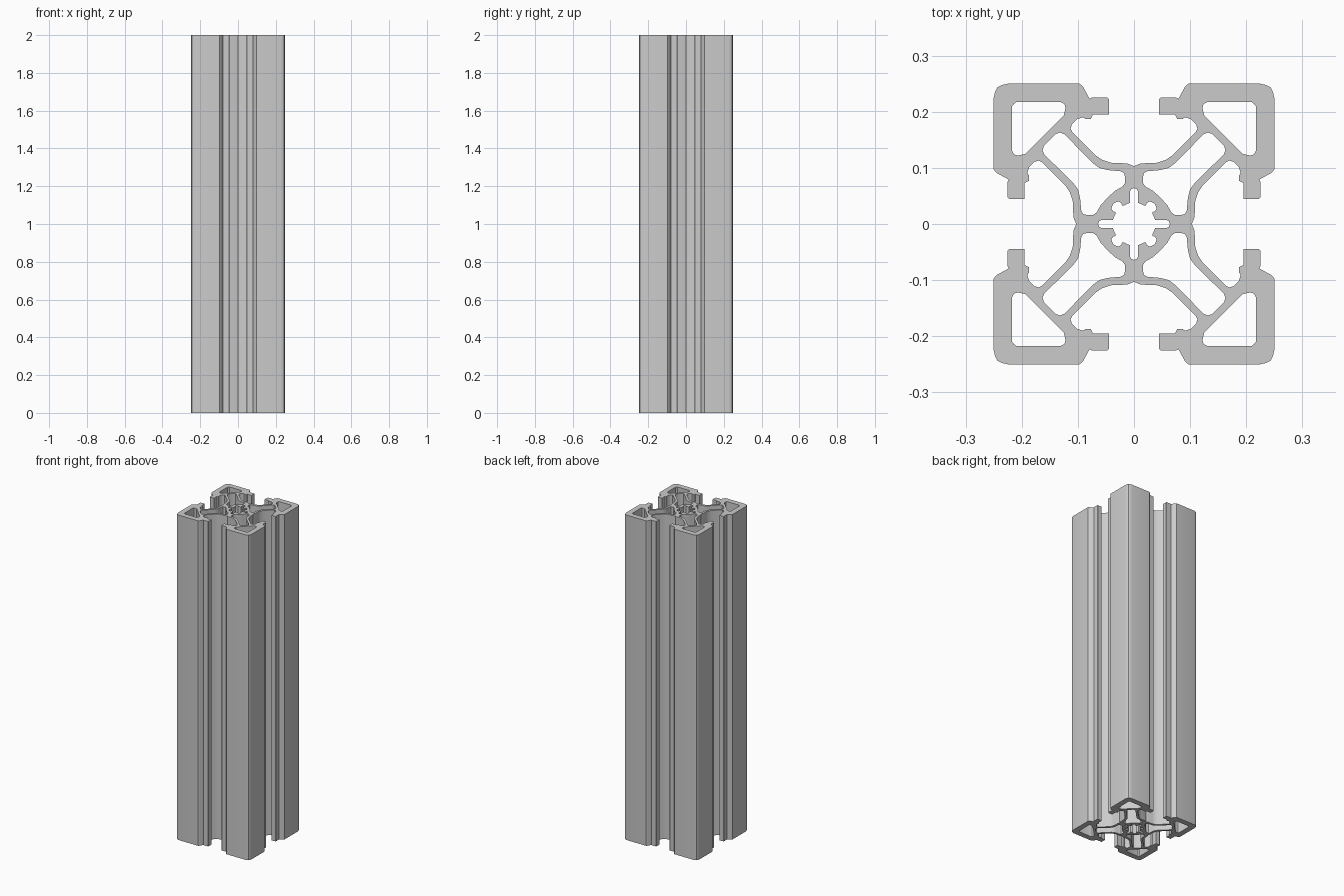
import bpy, bmesh

if "Cube" in bpy.data.objects:
    bpy.data.objects.remove(bpy.data.objects["Cube"])

LENGTH = 2.0


def mirrored(half):
    """Mirror a half outline across the x = y diagonal, skipping shared end points."""
    other = [(y, x) for x, y in reversed(half) if abs(x - y) > 1e-6]
    return half + other


def rotated(pts, turns):
    for _ in range(turns):
        pts = [(y, -x) for x, y in pts]
    return pts


def full_ring(octant):
    """Octant outline (from the y axis to the diagonal) -> closed four-sided loop."""
    quadrant = mirrored(octant)[:-1]
    return [p for t in range(4) for p in rotated(quadrant, t)]


# outer contour: slot floor, web, undercut, lip, rounded corner
outer = [(0, .103), (.012, .108), (.040, .109), (.056, .114), (.068, .122),
         (.110, .164), (.113, .170), (.111, .177), (.101, .187), (.091, .190),
         (.086, .187), (.077, .187), (.073, .195), (.045, .195), (.045, .223),
         (.047, .225), (.076, .225), (.080, .222), (.091, .245), (.097, .250),
         (.225, .250), (.236, .2475), (.2435, .2435)]
outer[17] = (.079, .223)

# screw bore with four slots and diagonal relief lobes
bore = [(0, .064), (.005, .062), (.007, .058), (.007, .038), (.018, .033),
        (.021, .033), (.023, .038), (.028, .040), (.034, .038), (.0365, .0365)]

# hollow in the corner, half outline
corner_hollow = [(.214, .214), (.210, .217), (.130, .217), (.124, .214),
                 (.122, .207), (.125, .194)]

# diagonal hollow between the double webs, half outline
web_hollow = [(.150, .150), (.140, .160), (.132, .163), (.124, .160),
              (.074, .109), (.062, .100), (.046, .096), (.024, .094),
              (.018, .091), (.016, .084), (.016, .073), (.020, .067),
              (.034, .059), (.047, .047)]

loops = [full_ring(outer), full_ring(bore)]
for t in range(4):
    # corner hollow starts on the diagonal but closes across the straight wall
    loops.append(rotated(mirrored(corner_hollow), t))
    # web hollow starts and ends on the diagonal
    loops.append(rotated(mirrored(web_hollow), t))

# filled 2D curve extruded to full length
curve = bpy.data.curves.new("profile", 'CURVE')
curve.dimensions = '2D'
curve.fill_mode = 'BOTH'
curve.extrude = LENGTH / 2
for pts in loops:
    spline = curve.splines.new('POLY')
    spline.points.add(len(pts) - 1)
    for point, (x, y) in zip(spline.points, pts):
        point.co = (x, y, 0, 1)
    spline.use_cyclic_u = True

rail = bpy.data.objects.new("slotted_rail", curve)
bpy.context.collection.objects.link(rail)
bpy.context.view_layer.objects.active = rail
rail.select_set(True)
bpy.ops.object.convert(target='MESH')
rail = bpy.context.object
rail.name = "slotted_rail"

# weld caps to walls and stand the rail on the ground
bm = bmesh.new()
bm.from_mesh(rail.data)
bmesh.ops.remove_doubles(bm, verts=bm.verts, dist=1e-5)
bmesh.ops.translate(bm, verts=bm.verts, vec=(0, 0, LENGTH / 2))
bmesh.ops.recalc_face_normals(bm, faces=bm.faces)
bm.to_mesh(rail.data)
bm.free()
bpy.ops.object.shade_smooth_by_angle(angle=0.52)
